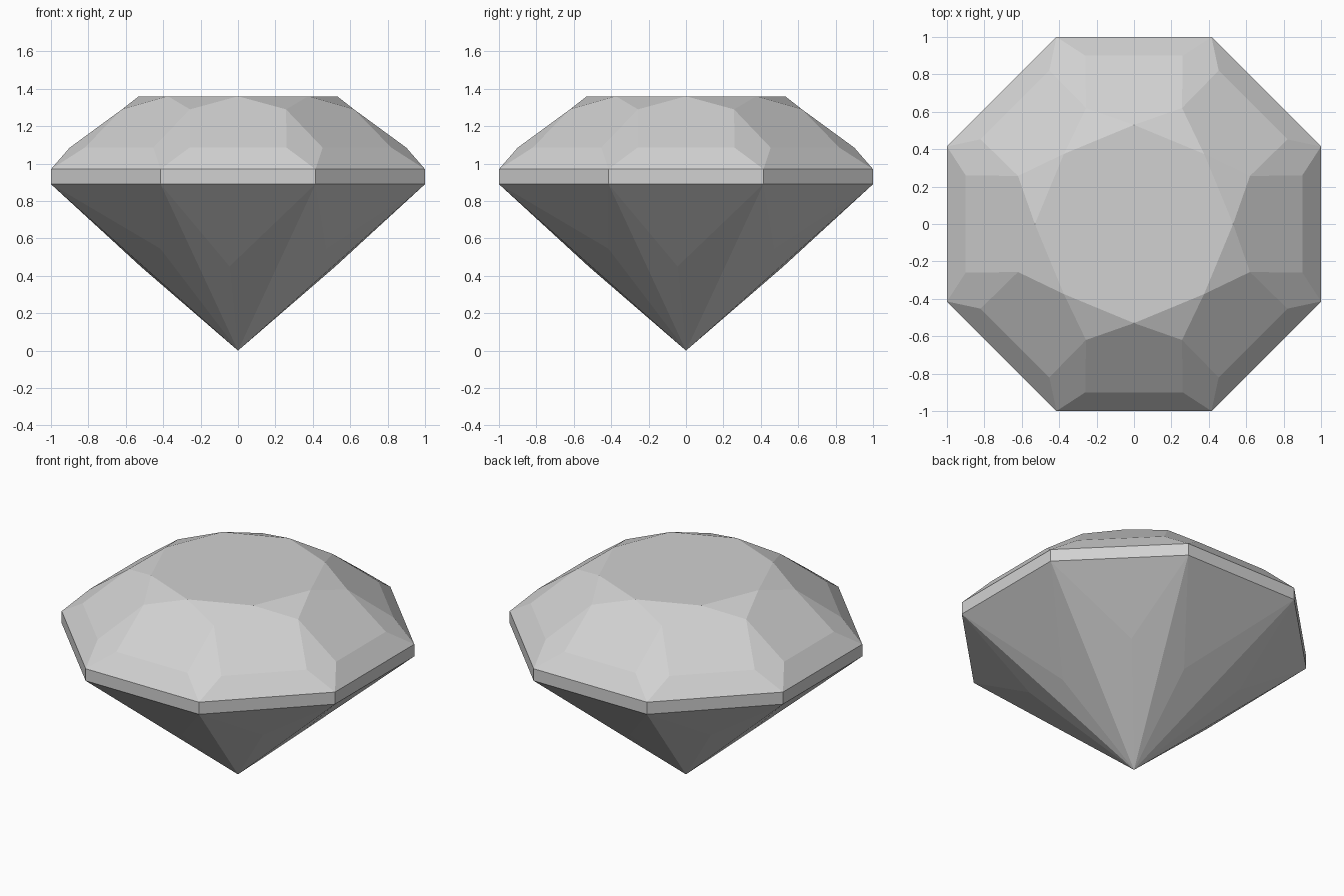
import bpy, bmesh
from math import radians, cos, sin, tan

SIDES = 8
STEP = radians(360 / SIDES)
HALF = STEP / 2

cube = bpy.data.objects.get("Cube")
if cube:
    bpy.data.objects.remove(cube)

bm = bmesh.new()


def point(side, out, along, z):
    """Vertex on one side: distance outward, shift along the side, height."""
    a = side * STEP
    return bm.verts.new((out * cos(a) - along * sin(a),
                         out * sin(a) + along * cos(a), z))


def ring(out, along, z):
    return [point(i, out, along, z) for i in range(SIDES)]


# Rings of facet corners, from the table down to the tip
table = ring(0.53, 0, 1.36)
star = ring(0.62, 0.62 * tan(HALF), 1.29)
kite_left = ring(0.90, -0.26, 1.085)
kite_right = ring(0.90, 0.26, 1.085)
girdle_top = ring(1.0, tan(HALF), 0.97)
girdle_low = ring(1.0, tan(HALF), 0.89)
tip = bm.verts.new((0, 0, 0))

# Pavilion points alternate between straight and diagonal sides
pavilion = []
for i in range(SIDES):
    z, along = (0.45, -0.045) if i % 2 == 0 else (0.545, 0.04)
    pavilion.append(point(i, z / 0.89 + 0.015, along, z))

bm.faces.new(table)
for i in range(SIDES):
    p, n = i - 1, (i + 1) % SIDES
    facets = [
        # crown: star, main, corner and lower facets
        (table[i], star[i], table[n]),
        (table[i], star[p], kite_left[i], kite_right[i], star[i]),
        (star[i], kite_right[i], girdle_top[i], kite_left[n]),
        (kite_left[i], girdle_top[p], girdle_top[i], kite_right[i]),
        # girdle band
        (girdle_top[p], girdle_low[p], girdle_low[i], girdle_top[i]),
        # pavilion
        (girdle_low[p], pavilion[i], girdle_low[i]),
        (girdle_low[p], tip, pavilion[i]),
        (pavilion[i], tip, girdle_low[i]),
    ]
    for f in facets:
        bm.faces.new(f)

bmesh.ops.recalc_face_normals(bm, faces=bm.faces)
mesh = bpy.data.meshes.new("cut_gem")
bm.to_mesh(mesh)
bm.free()

# Plain pale grey stone
grey = bpy.data.materials.new("pale_grey")
grey.use_nodes = True
colour = (0.64, 0.64, 0.64, 1)
grey.diffuse_color = colour
grey.node_tree.nodes["Principled BSDF"].inputs["Base Color"].default_value = colour
mesh.materials.append(grey)

gem = bpy.data.objects.new("cut_gem", mesh)
bpy.context.collection.objects.link(gem)
